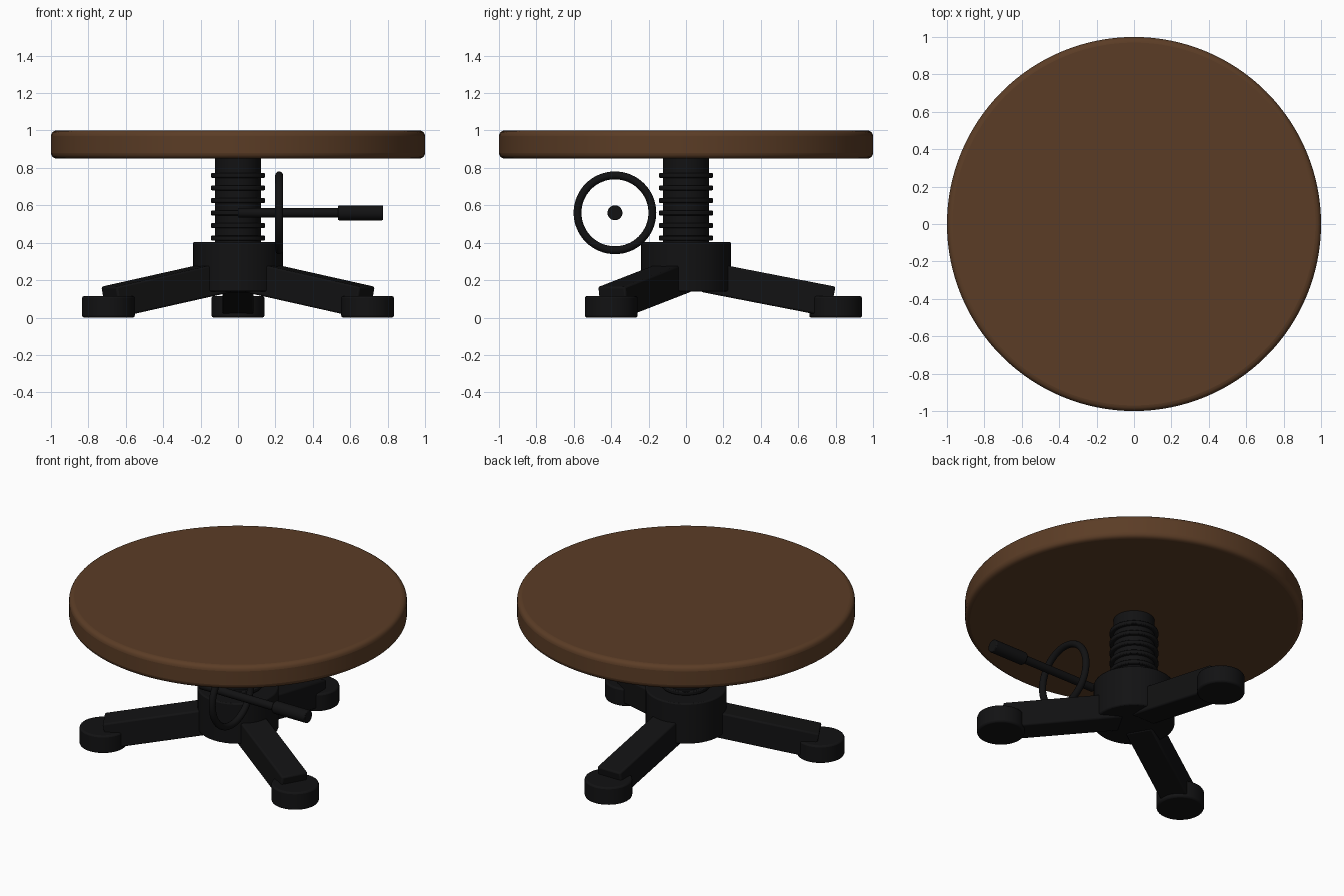
import bpy
import math
from mathutils import Matrix, Vector

default = bpy.data.objects.get("Cube")
if default:
    bpy.data.objects.remove(default, do_unlink=True)


def make_material(name, rgb, roughness):
    mat = bpy.data.materials.new(name)
    mat.use_nodes = True
    mat.diffuse_color = (*rgb, 1)
    bsdf = mat.node_tree.nodes["Principled BSDF"]
    bsdf.inputs["Base Color"].default_value = (*rgb, 1)
    bsdf.inputs["Roughness"].default_value = roughness
    return mat


wood = make_material("brown wood", (0.105, 0.046, 0.019), 0.6)
iron = make_material("black iron", (0.006, 0.006, 0.0065), 0.5)


def finish(name, mat, bevel=0.0, segments=2):
    obj = bpy.context.object
    obj.name = name
    obj.data.materials.append(mat)
    if bevel:
        mod = obj.modifiers.new("Rounded edges", "BEVEL")
        mod.width = bevel
        mod.segments = segments
        mod.limit_method = "ANGLE"
        mod.angle_limit = math.radians(40)
    bpy.ops.object.shade_smooth_by_angle(angle=math.radians(35))
    return obj


def cylinder(name, mat, radius, start, end, bevel=0.0, segments=2, sides=48):
    """Cylinder between two points."""
    a, b = Vector(start), Vector(end)
    turn = (b - a).to_track_quat("Z", "Y").to_euler()
    bpy.ops.mesh.primitive_cylinder_add(vertices=sides, radius=radius, depth=(b - a).length,
                                        location=(a + b) / 2, rotation=turn)
    return finish(name, mat, bevel, segments)


# Round top
cylinder("table_top", wood, 1.0, (0, 0, 0.85), (0, 0, 1.0), 0.03, 4, sides=128)

# Threaded column and hub
cylinder("column", iron, 0.122, (0, 0, 0.3), (0, 0, 0.86))
cylinder("hub", iron, 0.24, (0, 0, 0.14), (0, 0, 0.405), 0.008)
for i in range(6):
    z = 0.425 + i * 0.067
    cylinder(f"thread_ring_{i + 1}", iron, 0.145, (0, 0, z - 0.013), (0, 0, z + 0.013), 0.006)

# Three sloping legs with round feet
for i, angle in enumerate((90, 210, 330)):
    spin = Matrix.Rotation(math.radians(angle), 4, "Z")
    bpy.ops.mesh.primitive_cube_add(size=1)
    leg = finish(f"leg_{i + 1}", iron, 0.01)
    leg.matrix_world = (spin @ Matrix.Translation((0.44, 0, 0.151))
                        @ Matrix.Rotation(math.radians(11), 4, "Y"))
    leg.data.transform(Matrix.Diagonal((0.7, 0.168, 0.165, 1)))
    foot = spin @ Vector((0.8, 0, 0))
    cylinder(f"foot_{i + 1}", iron, 0.141, foot, foot + Vector((0, 0, 0.115)), 0.01)

# Crank: rod, grip and wheel
y, z = -0.38, 0.56
cylinder("crank_rod", iron, 0.025, (0, y, z), (0.56, y, z), sides=24)
cylinder("crank_grip", iron, 0.04, (0.535, y, z), (0.775, y, z), 0.005, sides=32)
bpy.ops.mesh.primitive_torus_add(major_radius=0.2, minor_radius=0.021, major_segments=64,
                                 minor_segments=16, location=(0.22, y, z),
                                 rotation=(0, math.pi / 2, 0))
finish("crank_wheel", iron)
